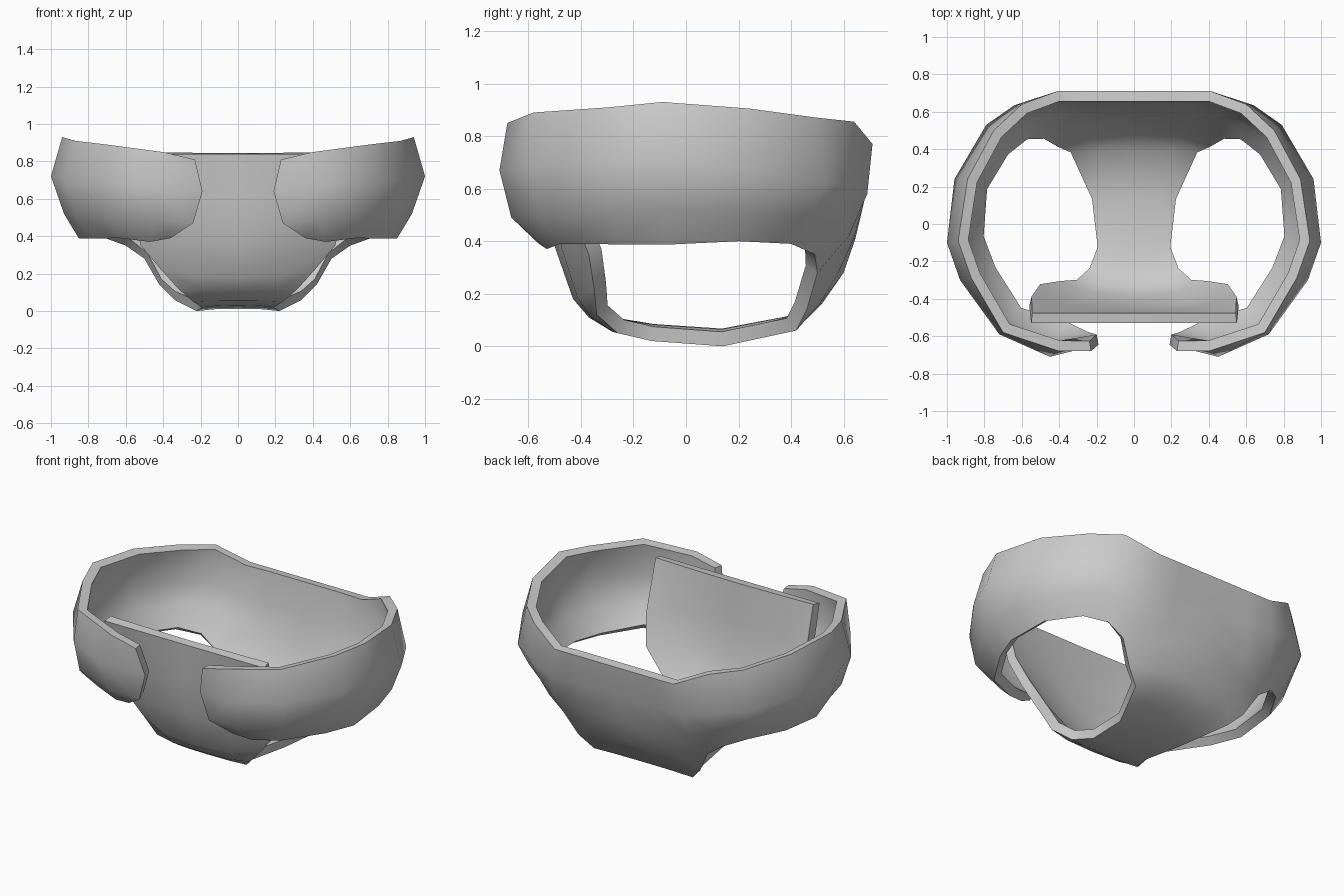
import bpy, bmesh
from math import radians
from mathutils import Vector

if "Cube" in bpy.data.objects:
    bpy.data.objects.remove(bpy.data.objects["Cube"])

# Centre strip, right half: (centre y, centre z), (edge x, y, z), back waist -> crotch -> front waist
strip = [
    ((.71, .77), (.41, .71, .77)),
    ((.685, .58), (.45, .69, .58)),
    ((.645, .41), (.48, .62, .42)),
    ((.60, .28), (.50, .50, .28)),
    ((.52, .165), (.42, .46, .14)),
    ((.42, .065), (.34, .42, .06)),
    ((.14, .012), (.22, .14, .0)),
    ((-.13, .03), (.19, -.13, .02)),
    ((-.28, .055), (.24, -.26, .05)),
    ((-.37, .11), (.32, -.34, .12)),
    ((-.43, .18), (.41, -.35, .22)),
    ((-.50, .38), (.52, -.37, .35)),
    ((-.52, .60), (.56, -.44, .52)),
    ((-.53, .84), (.55, -.53, .84)),
]
# Side band columns, back -> front tab; each runs from waist rim to leg opening
band = [
    [(.60, .64, .855), (.64, .635, .62), (.60, .58, .48), (.60, .49, .35)],
    [(.75, .50, .87), (.79, .53, .63), (.75, .48, .50), (.71, .40, .39)],
    [(.89, .24, .905), (.96, .24, .67), (.90, .23, .51), (.83, .20, .40)],
    [(.94, -.09, .93), (1.0, -.10, .72), (.93, -.09, .52), (.85, -.07, .387)],
    [(.87, -.29, .91), (.93, -.30, .70), (.87, -.29, .51), (.78, -.25, .388)],
    [(.70, -.58, .89), (.72, -.59, .69), (.70, -.56, .50), (.63, -.48, .39)],
    [(.40, -.68, .85), (.45, -.71, .67), (.43, -.665, .49), (.47, -.53, .37)],
    [(.23, -.68, .81), (.19, -.645, .64), (.24, -.63, .47), (.36, -.56, .39)],
]

bm = bmesh.new()


def skin(rows):
    """Fill quads between equally long rows of vertices."""
    for a, b in zip(rows, rows[1:]):
        for i in range(len(a) - 1):
            bm.faces.new((a[i], a[i + 1], b[i + 1], b[i]))


# Back panel, crotch and front panel
rows = []
for (cy, cz), edge in strip:
    c, e = Vector((0, cy, cz)), Vector(edge)
    mid = c.lerp(e, .2)
    mid.x = e.x * .6
    rows.append([bm.verts.new(p) for p in (c, mid, e)])
skin(rows)

# Side band with front tab, sharing the back panel's edge
cols = [[r[2] for r in rows[:4]]]
cols += [[bm.verts.new(p) for p in col] for col in band]
skin(cols)

# Outward normals
bmesh.ops.recalc_face_normals(bm, faces=bm.faces)
centre = Vector((0, 0, .5))
if sum(f.normal.dot(f.calc_center_median() - centre) for f in bm.faces) < 0:
    bmesh.ops.reverse_faces(bm, faces=bm.faces)

mesh = bpy.data.meshes.new("padded_pants")
bm.to_mesh(mesh)
bm.free()
shell = bpy.data.objects.new("padded_pants", mesh)
bpy.context.collection.objects.link(shell)

# Mirror to the other side, then thicken inwards
mirror = shell.modifiers.new("mirror", 'MIRROR')
mirror.use_clip = True
thick = shell.modifiers.new("thickness", 'SOLIDIFY')
thick.thickness = .055
thick.offset = -1
thick.use_even_offset = True

bpy.context.view_layer.objects.active = shell
shell.select_set(True)
for m in ("mirror", "thickness"):
    bpy.ops.object.modifier_apply(modifier=m)
bpy.ops.object.shade_smooth_by_angle(angle=radians(55))
